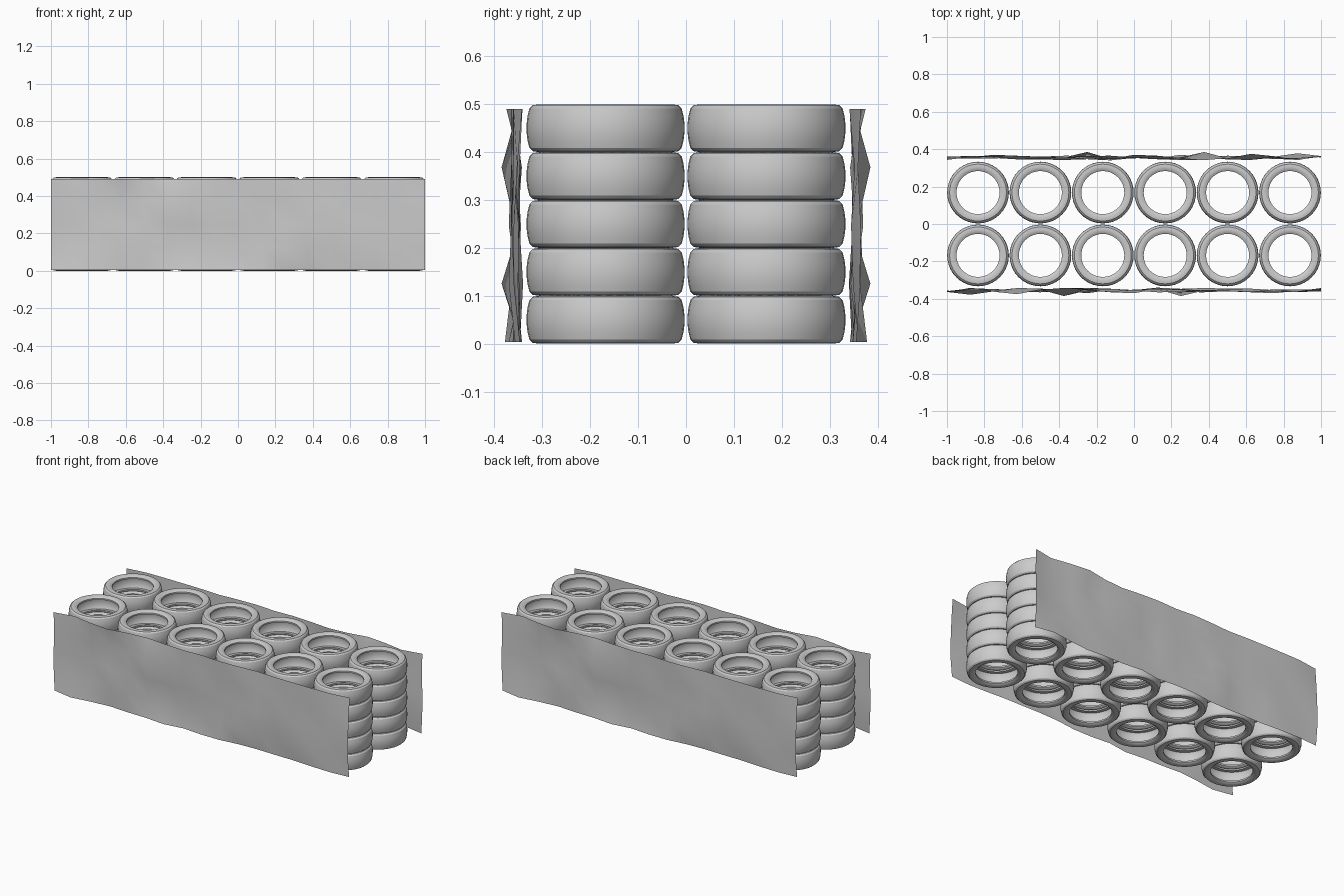
import bpy, bmesh, math, random

cube = bpy.data.objects.get("Cube")
if cube:
    bpy.data.objects.remove(cube, do_unlink=True)

grey = bpy.data.materials.new("light grey")
grey.use_nodes = True
colour = (0.6, 0.6, 0.6, 1)
grey.diffuse_color = colour
grey.node_tree.nodes["Principled BSDF"].inputs["Base Color"].default_value = colour


def make_object(name, bm, angle):
    mesh = bpy.data.meshes.new(name)
    bm.to_mesh(mesh)
    bm.free()
    mesh.materials.append(grey)
    obj = bpy.data.objects.new(name, mesh)
    bpy.context.collection.objects.link(obj)
    bpy.ops.object.select_all(action="DESELECT")
    obj.select_set(True)
    bpy.context.view_layer.objects.active = obj
    bpy.ops.object.shade_smooth_by_angle(angle=math.radians(angle))
    return obj


# Hollow tyre: upper half of the cross-section, mirrored and turned on z
half = [(0.165, 0.008), (0.163, 0.025), (0.159, 0.041), (0.152, 0.048),
        (0.138, 0.05), (0.124, 0.047), (0.115, 0.041), (0.115, 0.032),
        (0.124, 0.034), (0.142, 0.036), (0.15, 0.02)]
section = half + [(r, -z) for r, z in reversed(half)]
bm = bmesh.new()
SIDES = 40
rings = []
for s in range(SIDES):
    a = math.tau * s / SIDES
    rings.append([bm.verts.new((r * math.cos(a), r * math.sin(a), z)) for r, z in section])
for s in range(SIDES):
    here, there = rings[s], rings[(s + 1) % SIDES]
    for i in range(len(section)):
        j = (i + 1) % len(section)
        bm.faces.new((here[i], here[j], there[j], there[i]))
bmesh.ops.recalc_face_normals(bm, faces=bm.faces)
tyres = make_object("tyre_stacks", bm, 30)
tyres.location = (-0.834, -0.168, 0.05)

# Repeat the tyre along the wall, across it and upwards
for name, count, offset in (("along", 6, (0.3336, 0, 0)),
                            ("across", 2, (0, 0.336, 0)),
                            ("up", 5, (0, 0, 0.1))):
    array = tyres.modifiers.new(name, "ARRAY")
    array.count = count
    array.use_relative_offset = False
    array.use_constant_offset = True
    array.constant_offset_displace = offset

# Crumpled cover sheets: the same sheet, turned half round for the back
bulge = [0.36, 0.357, 0.37, 0.365, 0.36, 0.365, 0.385, 0.365, 0.37,
         0.365, 0.37, 0.385, 0.365, 0.375, 0.36, 0.378, 0.355]
ROWS = 4
for name, side in (("front_sheet", -1), ("back_sheet", 1)):
    random.seed(4)
    bm = bmesh.new()
    grid = []
    for c, outer in enumerate(bulge):
        x = -1 + 2 * c / (len(bulge) - 1)
        peak = random.randrange(ROWS + 1)
        column = []
        for r in range(ROWS + 1):
            y = outer if r == peak else 0.354 + random.uniform(-0.014, 0.012)
            column.append(bm.verts.new((side * x, side * y, 0.004 + 0.486 * r / ROWS)))
        grid.append(column)
    for a, b in zip(grid, grid[1:]):
        for r in range(ROWS):
            bm.faces.new((a[r], a[r + 1], b[r + 1], b[r]))
    make_object(name, bm, 60)
